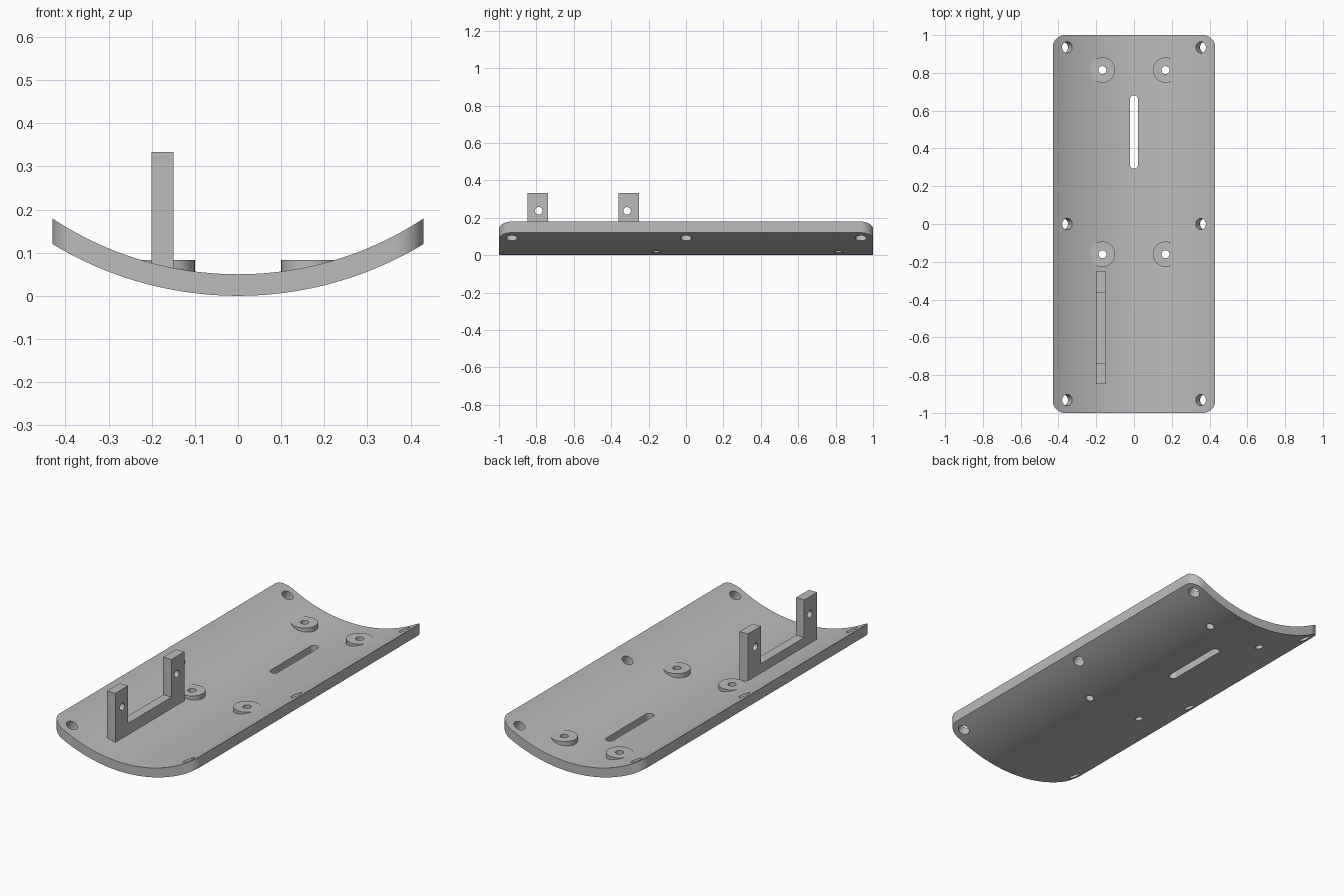
import bpy, bmesh
from math import sin, cos, pi, radians
from mathutils import Matrix, Vector

if "Cube" in bpy.data.objects:
    bpy.data.objects.remove(bpy.data.objects["Cube"])

OUTER, INNER = 0.83, 0.78        # plate arc radii, both centred at height OUTER
HALF_W, HALF_L = 0.43, 1.0

grey = bpy.data.materials.new("plain grey")
grey.use_nodes = True
colour = (0.5, 0.5, 0.5, 1)
grey.diffuse_color = colour
grey.node_tree.nodes["Principled BSDF"].inputs["Base Color"].default_value = colour


def prism(bm, points, depth, matrix):
    """Extrude a flat outline along its local z, centred, then place it."""
    low = [bm.verts.new(matrix @ Vector((x, y, -depth / 2))) for x, y in points]
    high = [bm.verts.new(matrix @ Vector((x, y, depth / 2))) for x, y in points]
    bm.faces.new(low[::-1])
    bm.faces.new(high)
    n = len(points)
    for i in range(n):
        j = (i + 1) % n
        bm.faces.new((low[i], low[j], high[j], high[i]))


def rounded(half_x, half_y, r, steps=12):
    """Rounded rectangle outline; a circle when both halves equal r."""
    pts = []
    for k, (sx, sy) in enumerate([(1, 1), (-1, 1), (-1, -1), (1, -1)]):
        for i in range(steps):
            a = (k + i / (steps - 1)) * pi / 2
            p = (sx * (half_x - r) + r * cos(a), sy * (half_y - r) + r * sin(a))
            if not pts or (Vector(p) - Vector(pts[-1])).length > 1e-5:
                pts.append(p)
    if (Vector(pts[0]) - Vector(pts[-1])).length < 1e-5:
        pts.pop()
    return pts


def circle(r):
    return rounded(r, r, r)


def make(name, bm):
    bmesh.ops.recalc_face_normals(bm, faces=bm.faces)
    mesh = bpy.data.meshes.new(name)
    bm.to_mesh(mesh)
    bm.free()
    mesh.materials.append(grey)
    obj = bpy.data.objects.new(name, mesh)
    bpy.context.collection.objects.link(obj)
    return obj


def cut(obj, cutter, operation):
    """Apply a boolean and smooth the curved walls."""
    mod = obj.modifiers.new("cut", 'BOOLEAN')
    mod.operation, mod.object, mod.solver = operation, cutter, 'EXACT'
    bpy.ops.object.select_all(action='DESELECT')
    obj.select_set(True)
    bpy.context.view_layer.objects.active = obj
    bpy.ops.object.modifier_apply(modifier=mod.name)
    bpy.ops.object.shade_smooth_by_angle(angle=radians(25))


move = Matrix.Translation
along_y = Matrix.Rotation(pi / 2, 4, 'X')
along_x = Matrix.Rotation(pi / 2, 4, 'Y')
boss_spots = [(x, y) for x in (-0.167, 0.167) for y in (-0.16, 0.815)]

# Curved plate: arc band swept along the length
bm = bmesh.new()
angles = [radians(-36 + 72 * i / 48) for i in range(49)]
band = [(OUTER * sin(a), OUTER - OUTER * cos(a)) for a in angles]
band += [(INNER * sin(a), OUTER - INNER * cos(a)) for a in reversed(angles)]
prism(bm, band, 2.2, along_y)
plate = make("curved_plate", bm)

# Rounded outline that trims the plate
bm = bmesh.new()
prism(bm, rounded(HALF_W, HALF_L, 0.065), 1.6, Matrix())
outline = make("outline_cutter", bm)

# All holes in one cutter
bm = bmesh.new()
prism(bm, rounded(0.0225, 0.193, 0.0225), 0.6, move((0, 0.487, 0)))
for x, y in boss_spots:
    prism(bm, circle(0.021), 0.6, move((x, y, 0)))
for side in (-1, 1):
    for y in (-0.932, 0, 0.935):
        tilt = Matrix.Rotation(-side * radians(27), 4, 'Y')
        prism(bm, circle(0.03), 0.3, move((0, y, OUTER)) @ tilt @ move((0, 0, -0.805)))
for y in (-0.787, -0.315):
    prism(bm, circle(0.02), 0.12, move((-0.175, y, 0.237)) @ along_x)
holes = make("hole_cutter", bm)

cut(plate, outline, 'INTERSECT')
cut(plate, holes, 'DIFFERENCE')

# Flat-topped screw bosses
for i, (x, y) in enumerate(boss_spots):
    bm = bmesh.new()
    prism(bm, circle(0.067), 0.04, move((x, y, 0.063)))
    cut(make(f"screw_boss_{i + 1}", bm), holes, 'DIFFERENCE')

# U-shaped bracket standing on the plate
bm = bmesh.new()
low, floor, top = 0.055, 0.127, 0.333
front, front_in, back_in, back = -0.848, -0.738, -0.362, -0.25
u_shape = [(front, low), (back, low), (back, top), (back_in, top),
           (back_in, floor), (front_in, floor), (front_in, top), (front, top)]
stand = Matrix(((0, 0, 1, -0.175), (1, 0, 0, 0), (0, 1, 0, 0), (0, 0, 0, 1)))
prism(bm, u_shape, 0.05, stand)
cut(make("u_bracket", bm), holes, 'DIFFERENCE')

for helper in (outline, holes):
    bpy.data.objects.remove(helper)
